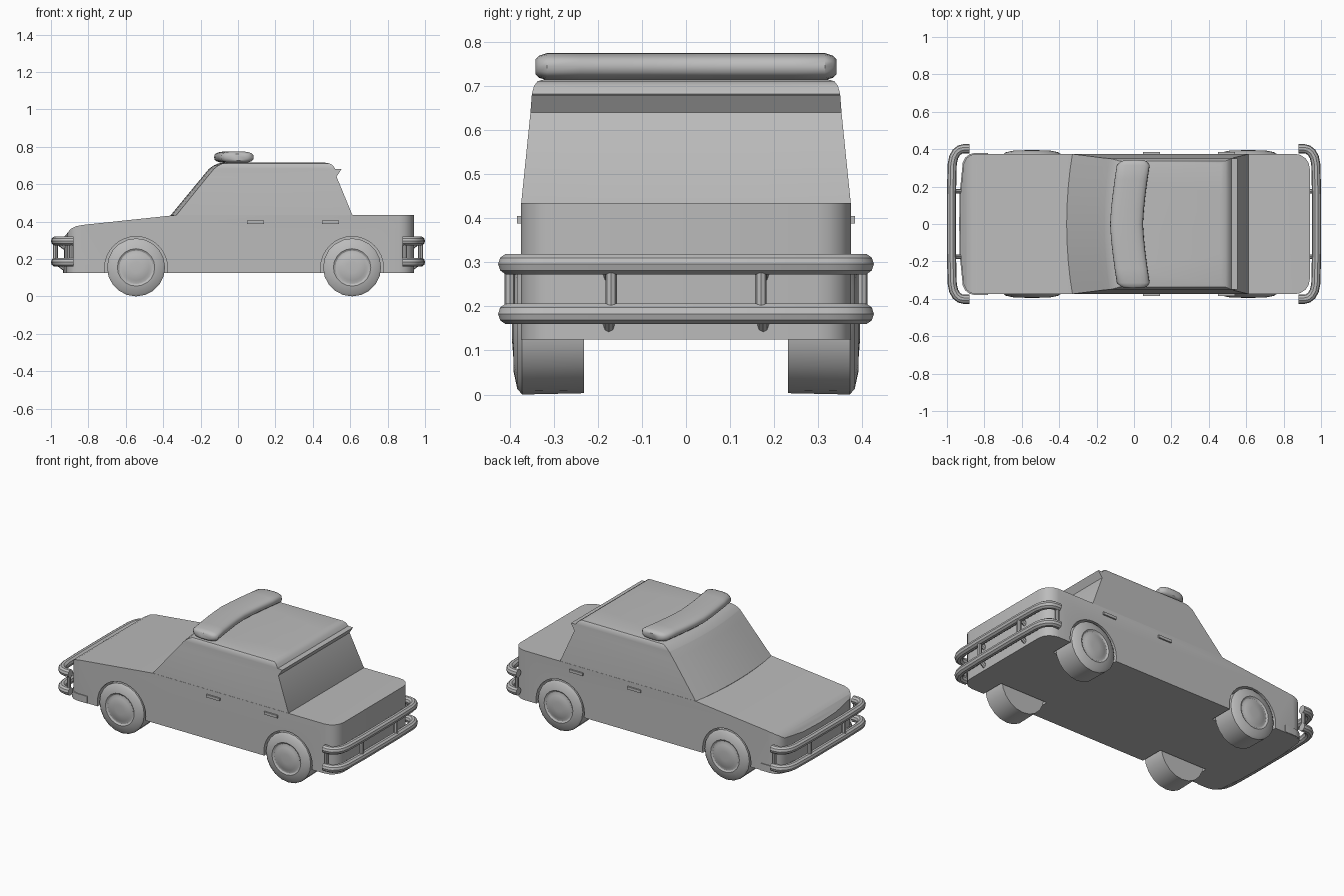
import bpy, bmesh, math
from mathutils import Vector

cube = bpy.data.objects.get("Cube")
if cube:
    bpy.data.objects.remove(cube, do_unlink=True)

grey = bpy.data.materials.new("plain grey")
grey.use_nodes = True
grey.diffuse_color = (0.5, 0.5, 0.5, 1)
grey.node_tree.nodes["Principled BSDF"].inputs["Base Color"].default_value = (0.5, 0.5, 0.5, 1)


def finish(name, bm, angle=35):
    bmesh.ops.recalc_face_normals(bm, faces=bm.faces)
    mesh = bpy.data.meshes.new(name)
    bm.to_mesh(mesh)
    bm.free()
    mesh.materials.append(grey)
    mesh.shade_smooth()
    mesh.set_sharp_from_angle(angle=math.radians(angle))
    obj = bpy.data.objects.new(name, mesh)
    bpy.context.collection.objects.link(obj)
    return obj


def loft(name, rings, angle=35):
    """Skin equal-length closed rings and cap both ends."""
    bm = bmesh.new()
    rows = [[bm.verts.new(p) for p in ring] for ring in rings]
    for a, b in zip(rows, rows[1:]):
        for i in range(len(a)):
            j = (i + 1) % len(a)
            bm.faces.new((a[i], a[j], b[j], b[i]))
    bm.faces.new(rows[0])
    bm.faces.new(rows[-1])
    return finish(name, bm, angle)


def boolean(obj, cutter, operation):
    mod = obj.modifiers.new("cut", 'BOOLEAN')
    mod.object, mod.operation, mod.solver = cutter, operation, 'EXACT'
    bpy.context.view_layer.update()
    graph = bpy.context.evaluated_depsgraph_get()
    mesh = bpy.data.meshes.new_from_object(obj.evaluated_get(graph))
    obj.modifiers.clear()
    obj.data = mesh
    mesh.shade_smooth()
    mesh.set_sharp_from_angle(angle=math.radians(35))
    bpy.data.objects.remove(cutter, do_unlink=True)


def tube(name, points, radius, sides=10):
    """Sweep a round bar along a path, mitred at its bends."""
    pts = [Vector(p) for p in points]
    rings = []
    for i, p in enumerate(pts):
        t = (pts[min(i + 1, len(pts) - 1)] - pts[max(i - 1, 0)]).normalized()
        ref = Vector((0, 0, 1)) if abs(t.z) < 0.9 else Vector((0, 1, 0))
        u = t.cross(ref).normalized()
        v = t.cross(u)
        rings.append([p + radius * (math.cos(a) * u + math.sin(a) * v)
                      for a in (2 * math.pi * k / sides for k in range(sides))])
    return loft(name, rings)


def lathe_y(name, x, z, profile, sides):
    """Turn (y, radius) points around an axle along y."""
    return loft(name, [[(x + r * math.sin(2 * math.pi * k / sides), y,
                         z + r * math.cos(2 * math.pi * k / sides)) for k in range(sides)]
                       for y, r in profile], 30)


def box(name, low, high):
    (x0, y0, z0), (x1, y1, z1) = low, high
    return loft(name, [[(x0, y0, z), (x1, y0, z), (x1, y1, z), (x0, y1, z)] for z in (z0, z1)])


def plan(grow=0.0):
    """Body outline seen from above, with rounded corners."""
    half = [(-0.93, 0), (-0.927, 0.16), (-0.915, 0.28)]
    half += [(-0.845 - 0.068 * math.cos(a), 0.305 + 0.07 * math.sin(a))
             for a in (math.radians(d) for d in (15, 40, 65, 90))]
    half += [(0.86 + 0.08 * math.sin(a), 0.295 + 0.08 * math.cos(a))
             for a in (math.radians(d) for d in (0, 22.5, 45, 67.5, 90))]
    pts = half + [(x, -y) for x, y in reversed(half) if y > 0]
    return [(x + math.copysign(grow, x), y + (math.copysign(grow, y) if y else 0)) for x, y in pts]


# Lower body: side profile trimmed by the plan outline
side = [(-0.95, 0.125), (-0.95, 0.30), (-0.915, 0.335), (-0.895, 0.36), (-0.865, 0.375),
        (-0.83, 0.382), (-0.33, 0.435), (0.96, 0.435), (0.96, 0.125)]
body = loft("body", [[(x, y, z) for x, z in side] for y in (-0.45, 0.45)])
trim = loft("body_trim", [[(x, y, z) for x, y in plan()] for z in (0, 0.6)])
boolean(body, trim, 'INTERSECT')

# Wheel wells
AXLES = (("front", -0.545), ("rear", 0.61))
SIDES = (("left", 1), ("right", -1))
for _, x in AXLES:
    for _, s in SIDES:
        well = lathe_y("wheel_well", x, 0.152, [(s * 0.225, 0.168), (s * 0.5, 0.168)], 32)
        boolean(body, well, 'DIFFERENCE')

# Chin lip around the nose
chin = loft("chin_lip", [[(x, y, z) for x, y in plan(0.005)] for z in (0.126, 0.17)])
boolean(chin, box("chin_trim", (-1.1, -0.6, 0), (-0.78, 0.6, 0.5)), 'INTERSECT')


# Cabin: rings of height, windscreen centre, windscreen edge, rear, half width
def cabin_ring(z, centre, edge, rear, half):
    front = [(centre + (edge - centre) * t * t, t * half, z)
             for t in (-1, -0.75, -0.5, -0.25, 0, 0.25, 0.5, 0.75, 1)]
    return front + [(rear, half * t, z) for t in (1, 0.5, 0, -0.5, -1)]


cabin = loft("cabin", [cabin_ring(*row) for row in (
    (0.40, -0.36, -0.33, 0.612, 0.374), (0.434, -0.36, -0.33, 0.612, 0.374),
    (0.64, -0.19, -0.163, 0.527, 0.353), (0.68, -0.157, -0.13, 0.553, 0.350),
    (0.682, -0.155, -0.128, 0.52, 0.350), (0.70, -0.13, -0.105, 0.508, 0.345),
    (0.711, -0.105, -0.08, 0.49, 0.337), (0.715, -0.07, -0.05, 0.465, 0.322))], 30)


# Roof light bar, swept back towards its ends
def bar_ring(y, scale):
    shift = -0.04 + 0.04 * (abs(y) / 0.34) ** 1.4
    ring = []
    for k in range(20):
        a = 2 * math.pi * k / 20
        c, s = math.cos(a), math.sin(a)
        ring.append((shift + 0.088 * scale * math.copysign(abs(c) ** 0.65, c), y,
                     0.744 + 0.031 * scale * math.copysign(abs(s) ** 0.75, s)))
    return ring


stations = [(-0.342, 0.55), (-0.334, 0.8), (-0.315, 1)]
stations += [(y / 100, 1) for y in (-24, -16, -8, 0, 8, 16, 24)]
stations += [(-y, k) for y, k in reversed(stations[:3])]
loft("roof_light_bar", [bar_ring(*s) for s in stations], 45)

# Wheels with domed hub caps
for end, x in AXLES:
    for label, s in SIDES:
        profile = [(0.232, 0.152), (0.372, 0.155), (0.383, 0.142), (0.392, 0.10),
                   (0.386, 0.09), (0.386, 0.082), (0.392, 0.07), (0.395, 0.03)]
        lathe_y(f"{end}_{label}_wheel", x, 0.155, [(s * y, r) for y, r in profile], 20)

# Door handles
for end, x in (("front", 0.048), ("rear", 0.449)):
    for label, s in SIDES:
        y0, y1 = sorted((s * 0.37, s * 0.384))
        box(f"{end}_{label}_door_handle", (x, y0, 0.388), (x + 0.092, y1, 0.405))

# Tubular bumpers with posts and body brackets
for end, d in (("front", -1), ("rear", 1)):
    half = [(0.88, 0.402), (0.912, 0.402), (0.932, 0.397), (0.95, 0.382),
            (0.964, 0.358), (0.972, 0.32), (0.976, 0.16)]
    path = half + [(0.976, 0)] + [(x, -y) for x, y in reversed(half)]
    for level, z in (("upper", 0.296), ("lower", 0.183)):
        tube(f"{end}_{level}_bumper_rail", [(d * x, y, z) for x, y in path], 0.0245)
    for label, s in SIDES:
        tube(f"{end}_{label}_inner_post",
             [(d * 0.976, s * 0.17, 0.19), (d * 0.976, s * 0.17, 0.29)], 0.013, 8)
        tube(f"{end}_{label}_outer_post",
             [(d * 0.892, s * 0.40, 0.19), (d * 0.892, s * 0.40, 0.29)], 0.012, 8)
        for level, top, low in (("upper", 0.296, 0.26), ("lower", 0.183, 0.147)):
            tube(f"{end}_{label}_{level}_bracket",
                 [(d * 0.972, s * 0.175, top), (d * 0.925, s * 0.175, low)], 0.013, 8)
